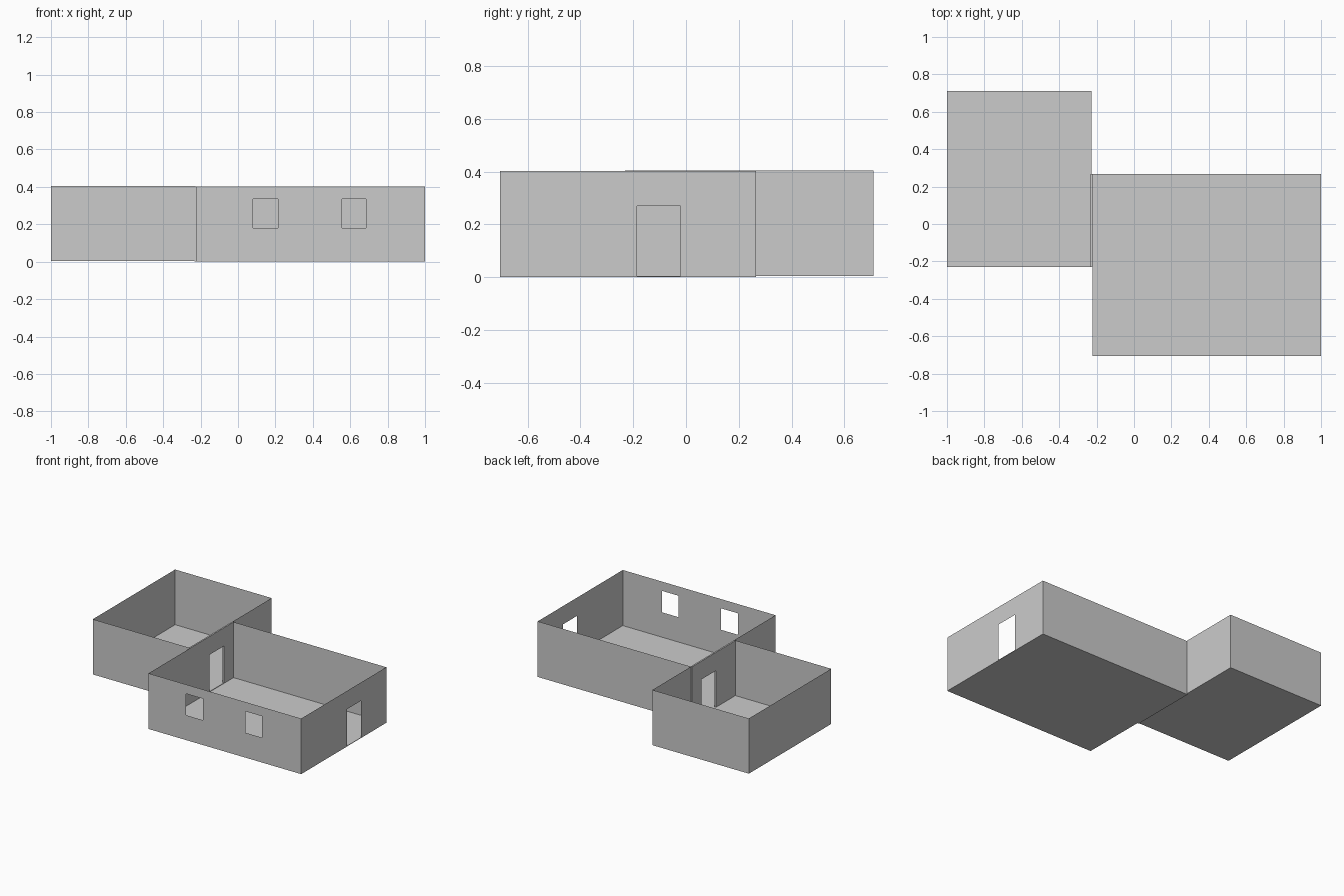
import bpy
import bmesh
from mathutils import Vector

if "Cube" in bpy.data.objects:
    bpy.data.objects.remove(bpy.data.objects["Cube"])


def finish(name, bm):
    mesh = bpy.data.meshes.new(name)
    bm.to_mesh(mesh)
    bm.free()
    ob = bpy.data.objects.new(name, mesh)
    bpy.context.collection.objects.link(ob)
    return ob


def wall(name, p, q, z0, z1, openings=()):
    """Thin upright sheet from p to q; openings are (start, end, low, high)."""
    p, q = Vector(p), Vector(q)
    d = (q - p).normalized()
    us = sorted({0, (q - p).length, *[u for o in openings for u in o[:2]]})
    zs = sorted({z0, z1, *[z for o in openings for z in o[2:]]})
    bm = bmesh.new()
    grid = [[bm.verts.new((*(p + d * u), z)) for z in zs] for u in us]
    for i in range(len(us) - 1):
        for j in range(len(zs) - 1):
            u, z = (us[i] + us[i + 1]) / 2, (zs[j] + zs[j + 1]) / 2
            if any(a < u < b and lo < z < hi for a, b, lo, hi in openings):
                continue
            bm.faces.new((grid[i][j], grid[i + 1][j],
                          grid[i + 1][j + 1], grid[i][j + 1]))
    bmesh.ops.delete(bm, geom=[v for v in bm.verts if not v.link_faces],
                     context='VERTS')
    bmesh.ops.dissolve_limit(bm, angle_limit=0.01, verts=bm.verts[:],
                             edges=bm.edges[:]) if not openings else None
    return finish(name, bm)


def floor(name, x0, x1, y0, y1, z):
    bm = bmesh.new()
    bm.faces.new([bm.verts.new((x, y, z))
                  for x, y in ((x0, y0), (x1, y0), (x1, y1), (x0, y1))])
    return finish(name, bm)


# Room extents
MX0, MX1, MY0, MY1, MT = -0.222, 1.0, -0.706, 0.266, 0.402
SX0, SX1, SY0, SY1, SZ, ST = -1.0, -0.228, -0.231, 0.71, 0.005, 0.404

# Large room: floor, front with two windows, side with door, back, left
floor("large_room_floor", MX0, MX1, MY0, MY1, 0)
windows = [(a - MX0, b - MX0, 0.18, 0.335)
           for a, b in ((0.08, 0.213), (0.555, 0.685))]
wall("large_room_front_wall", (MX0, MY0), (MX1, MY0), 0, MT, windows)
wall("large_room_door_wall", (MX1, MY0), (MX1, MY1), 0, MT,
     [(-0.185 - MY0, -0.02 - MY0, 0.004, 0.27)])
wall("large_room_back_wall", (MX1, MY1), (MX0, MY1), 0, MT)
wall("large_room_left_wall", (MX0, SY0), (MX0, MY0), 0, MT)

# Small room: floor and outer walls
floor("small_room_floor", SX0, SX1, SY0, SY1, SZ)
wall("small_room_front_wall", (SX0, SY0), (SX1, SY0), SZ, ST)
wall("small_room_right_wall", (SX1, MY1), (SX1, SY1), SZ, ST)
wall("small_room_back_wall", (SX1, SY1), (SX0, SY1), SZ, ST)
wall("small_room_left_wall", (SX0, SY1), (SX0, SY0), SZ, ST)

# Partition between the rooms, with thickness and a doorway
partition = wall("partition_wall", (MX0, SY0), (MX0, MY1), 0, MT,
                 [(-0.011 - SY0, 0.156 - SY0, 0.004, 0.27)])
solid = partition.modifiers.new("thickness", 'SOLIDIFY')
solid.thickness = 0.011
solid.offset = -1
